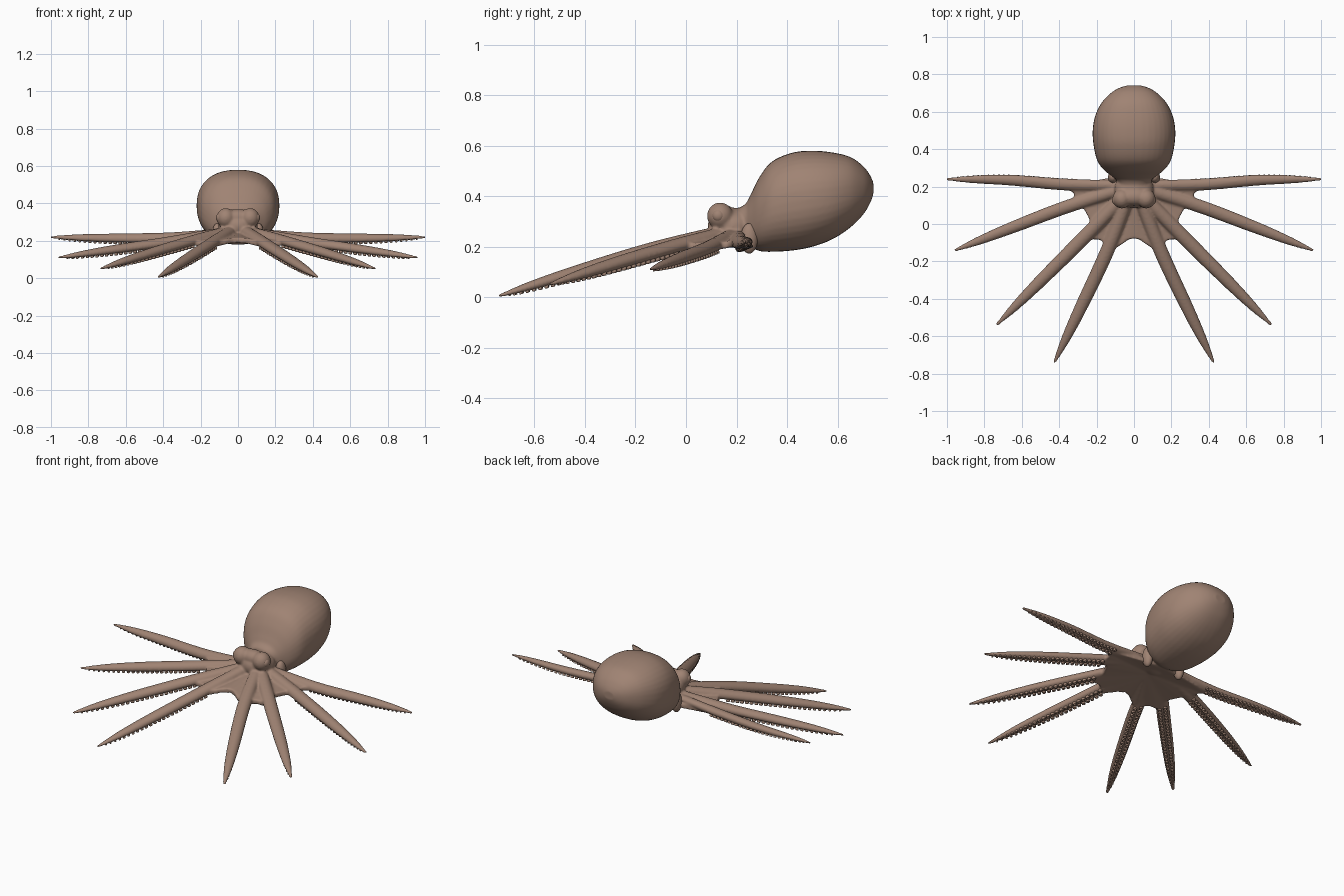
import bpy, bmesh, math
from mathutils import Vector, Matrix

cube = bpy.data.objects.get("Cube")
if cube:
    bpy.data.objects.remove(cube, do_unlink=True)

skin = bpy.data.materials.new("brown_skin")
skin.use_nodes = True
COLOUR = (0.35, 0.228, 0.172, 1)
skin.diffuse_color = COLOUR
skin.node_tree.nodes["Principled BSDF"].inputs["Base Color"].default_value = COLOUR


def spline(pts, t):
    """Catmull-Rom through points of any size, t from 0 to 1."""
    n = len(pts) - 1
    i = min(int(t * n), n - 1)
    u = t * n - i
    p1, p2 = pts[i], pts[i + 1]
    p0 = pts[i - 1] if i else [2 * a - b for a, b in zip(p1, p2)]
    p3 = pts[i + 2] if i + 2 <= n else [2 * b - a for a, b in zip(p1, p2)]
    return [b + 0.5 * u * (c - a + u * (2 * a - 5 * b + 4 * c - d + u * (3 * (b - c) + d - a)))
            for a, b, c, d in zip(p0, p1, p2, p3)]


def loft(bm, rings):
    """Skin a list of point rings and cap both ends."""
    rows = [[bm.verts.new(p) for p in ring] for ring in rings]
    n = len(rows[0])
    for a, b in zip(rows, rows[1:]):
        for k in range(n):
            bm.faces.new((a[k], a[(k + 1) % n], b[(k + 1) % n], b[k]))
    bm.faces.new(rows[0])
    bm.faces.new(rows[-1])


def ellipsoid(bm, centre, radii):
    m = Matrix.Translation(centre) @ Matrix.Diagonal((*radii, 1))
    bmesh.ops.create_uvsphere(bm, u_segments=24, v_segments=16, radius=1, matrix=m)


def finish(bm, name):
    """Turn a half-model bmesh into an object mirrored across x."""
    bmesh.ops.recalc_face_normals(bm, faces=bm.faces)
    for f in bm.faces:
        f.smooth = True
    mesh = bpy.data.meshes.new(name)
    bm.to_mesh(mesh)
    bm.free()
    mesh.materials.append(skin)
    obj = bpy.data.objects.new(name, mesh)
    bpy.context.collection.objects.link(obj)
    obj.modifiers.new("mirror", "MIRROR").use_mirror_merge = False
    return obj


# Arms: evenly spaced path points, thickness scale, roll of the sucker side
ARMS = [
    ([(.035, .13, .255), (.15, -.16, .179), (.285, -.448, .093), (.427, -.742, .004)], 1.0, 0),
    ([(.06, .14, .25), (.275, -.08, .188), (.5, -.305, .122), (.735, -.54, .05)], 1.0, 0),
    ([(.08, .18, .245), (.36, .092, .194), (.655, -.02, .152), (.962, -.142, .109)], .95, .15),
    ([(.08, .205, .24), (.37, .212, .216), (.68, .236, .213), (1.005, .24, .219)], .88, .4),
]
RADII = [(r,) for r in (.033, .036, .038, .038, .037, .035, .031, .023, .008)]


def arm_frame(arm, t):
    path, scale, roll = arm
    p = Vector(spline(path, t))
    ahead, behind = spline(path, min(t + .01, 1)), spline(path, max(t - .01, 0))
    tangent = (Vector(ahead) - Vector(behind)).normalized()
    side = tangent.cross(Vector((0, 0, 1))).normalized()
    up = side.cross(tangent)
    up, side = (up * math.cos(roll) + side * math.sin(roll),
                side * math.cos(roll) - up * math.sin(roll))
    return p, tangent, side, up, spline(RADII, t)[0] * scale


def arm_ring(arm, t, n=16):
    p, _, side, up, r = arm_frame(arm, t)
    ring = []
    for k in range(n):
        a = math.tau * k / n
        height = .85 if math.sin(a) > 0 else .6      # flatter underside
        ring.append(p + side * r * math.cos(a) + up * r * height * math.sin(a))
    return ring


def rounded(v):
    """Push a circle coordinate outward for a fuller, squarer section."""
    return math.copysign(abs(v) ** .87, v)


body = bmesh.new()
for arm in ARMS:
    loft(body, [arm_ring(arm, i / 40) for i in range(41)])

# Mantle: y, top, bottom, half width
MANTLE = [(.17, .34, .24, .07), (.23, .365, .215, .09), (.255, .405, .2, .118),
          (.29, .475, .183, .162), (.34, .537, .18, .197), (.42, .572, .185, .216),
          (.5, .58, .2, .221), (.58, .573, .23, .207), (.65, .555, .276, .172),
          (.7, .52, .326, .124), (.727, .485, .37, .08), (.741, .455, .405, .035)]
rings = []
for i in range(56):
    y, top, bottom, w = spline(MANTLE, i / 55)
    mid, h = (top + bottom) / 2, (top - bottom) / 2
    rings.append([(w * rounded(math.cos(a)), y, mid + h * rounded(math.sin(a)))
                  for a in (math.tau * k / 40 for k in range(40))])
loft(body, rings)

# Head, brow bridge and eye mounds
ellipsoid(body, (0, .185, .28), (.105, .1, .075))
ellipsoid(body, (0, .145, .325), (.09, .047, .044))
ellipsoid(body, (.065, .135, .322), (.05, .052, .053))

# Web between the arms: scalloped sheet alternating valleys and arm points
WEB = [(-.02, -.075, .205), (.025, -.08, .203), (.06, -.105, .198), (.13, -.15, .18),
       (.145, -.11, .19), (.18, -.085, .19), (.23, -.08, .187), (.225, -.01, .2),
       (.245, .04, .203), (.27, .085, .203), (.37, .09, .195), (.32, .135, .205),
       (.32, .165, .21), (.37, .195, .212), (.25, .225, .215), (.11, .25, .215),
       (-.02, .25, .215)]
hub = (-.02, .13, .235)
sheets = []
for dz in (.012, -.016):
    c = body.verts.new((hub[0], hub[1], hub[2] + dz))
    rim = [body.verts.new((x, y, z + dz)) for x, y, z in WEB]
    for a, b in zip(rim, rim[1:]):
        body.faces.new((c, a, b))
    sheets.append([c] + rim)
for k in range(len(WEB) + 1):
    j = (k + 1) % (len(WEB) + 1)
    body.faces.new((sheets[0][k], sheets[0][j], sheets[1][j], sheets[1][k]))

# Fuse everything into one soft skin
octopus = finish(body, "octopus_body")
remesh = octopus.modifiers.new("fuse", "REMESH")
remesh.mode = "VOXEL"
remesh.voxel_size = .0065
remesh.use_smooth_shade = True
soften = octopus.modifiers.new("soften", "SMOOTH")
soften.factor = .5
soften.iterations = 6

# Eyeballs
eyes = bmesh.new()
ellipsoid(eyes, (.1, .128, .323), (.018, .024, .024))
finish(eyes, "eyeballs")

# Mantle flaps behind the head
flaps = bmesh.new()
ellipsoid(flaps, (.112, .25, .233), (.027, .034, .06))
finish(flaps, "mantle_flaps")

# Suckers: two rows of small cups under each arm
CUP = [(.8, -.6), (1, .3), (.9, .9), (.55, .9), (.4, .3)]
suckers = bmesh.new()
COUNT = 24
for arm in ARMS:
    for i in range(COUNT):
        for row in (-1, 1):
            t = .3 + .67 * (i + .25 * row) / COUNT
            p, tangent, side, up, r = arm_frame(arm, t)
            centre = p + side * row * r * .42 - up * r * .54
            size = r * .28 + .001
            loft(suckers, [[centre - up * size * h + (tangent * math.cos(a) + side * math.sin(a)) * size * w
                            for a in (math.tau * k / 8 for k in range(8))] for w, h in CUP])
finish(suckers, "suckers")
